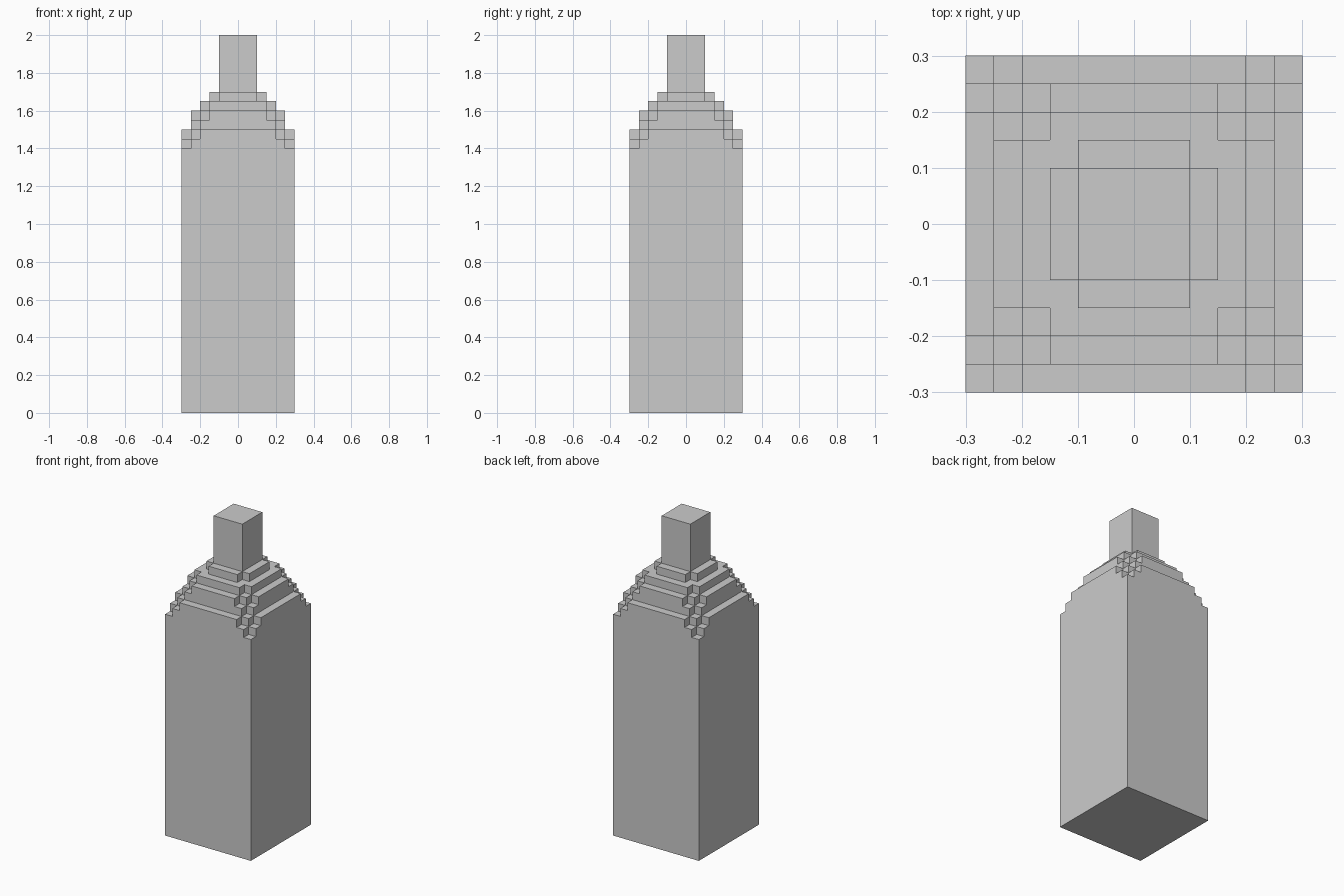
import bpy, bmesh
from math import radians

if "Cube" in bpy.data.objects:
    bpy.data.objects.remove(bpy.data.objects["Cube"])

# Grid lines of the blocky bottle (plan and height)
half = [0.1, 0.15, 0.2, 0.25, 0.3]
xs = [-v for v in reversed(half)] + half
zs = [0, 1.4, 1.45, 1.5, 1.55, 1.6, 1.65, 1.7, 2.0]
N, M = len(xs) - 1, len(zs) - 1

# Stepped top heights, from the centre cell out to the corner cell
top = [[2.0, 1.7, 1.65, 1.6, 1.5],
       [1.7, 1.65, 1.65, 1.6, 1.5],
       [1.65, 1.65, 1.6, 1.55, 1.5],
       [1.6, 1.6, 1.55, 1.5, 1.45],
       [1.5, 1.5, 1.5, 1.45, 1.4]]


def solid(i, j, k):
    inside = 0 <= i < N and 0 <= j < N and 0 <= k < M
    return inside and zs[k + 1] <= top[abs(i - 4)][abs(j - 4)] + 1e-4


# Skin every filled block where it meets empty space
bm = bmesh.new()
verts = {}


def vert(key):
    if key not in verts:
        verts[key] = bm.verts.new((xs[key[0]], xs[key[1]], zs[key[2]]))
    return verts[key]


for i in range(N):
    for j in range(N):
        for k in range(M):
            if not solid(i, j, k):
                continue
            for axis in range(3):
                for side in (0, 1):
                    nb = [i, j, k]
                    nb[axis] += 2 * side - 1
                    if solid(*nb):
                        continue
                    quad = []
                    for a, b in ((0, 0), (1, 0), (1, 1), (0, 1)):
                        c = [i, j, k]
                        c[axis] += side
                        c[(axis + 1) % 3] += a
                        c[(axis + 2) % 3] += b
                        quad.append(vert(tuple(c)))
                    bm.faces.new(quad if side else quad[::-1])

# Merge flat areas into clean faces
bmesh.ops.dissolve_limit(bm, angle_limit=radians(1), verts=bm.verts[:], edges=bm.edges[:])

mesh = bpy.data.meshes.new("blocky_bottle")
bm.to_mesh(mesh)
bm.free()
bpy.context.collection.objects.link(bpy.data.objects.new("blocky_bottle", mesh))
